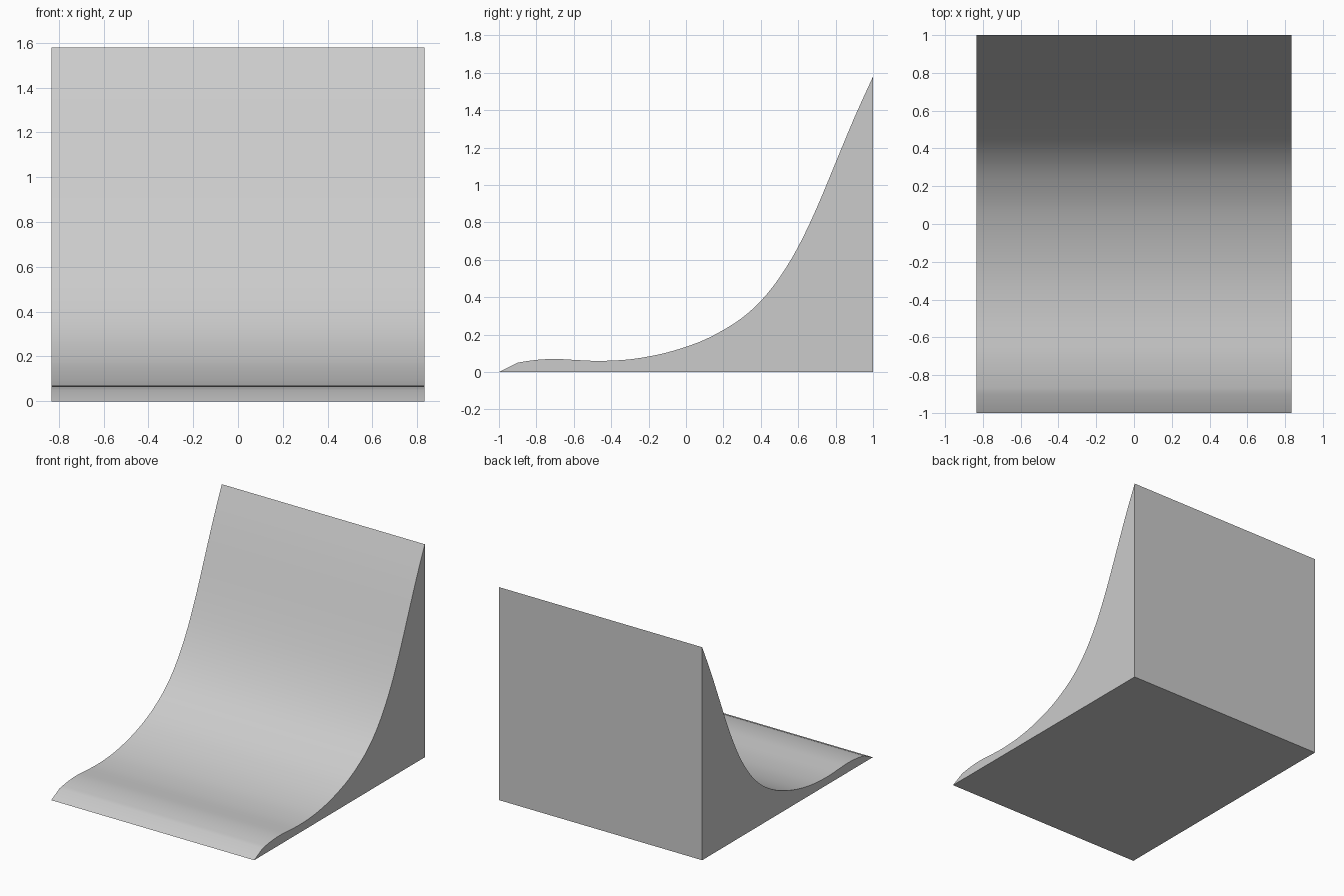
import bpy, bmesh, math
from mathutils import Vector

if "Cube" in bpy.data.objects:
    bpy.data.objects.remove(bpy.data.objects["Cube"])

HALF_WIDTH = 0.833

# Ramp curve heights, evenly spaced every 0.1 from y = -1 to y = 1
heights = [0, 0.05, 0.065, 0.07, 0.065, 0.06, 0.061, 0.068, 0.083, 0.105, 0.135,
           0.173, 0.225, 0.29, 0.38, 0.505, 0.67, 0.88, 1.12, 1.36, 1.58]


def catmull(a, b, c, d, t):
    return 0.5 * (2 * b + (c - a) * t + (2 * a - 5 * b + 4 * c - d) * t * t
                  + (3 * b - a - 3 * c + d) * t ** 3)


# Straight toe, then a smooth curve up to the top edge
pts = [(-1.0, 0.0)]
STEPS = 3
for i in range(1, 20):
    a = heights[i - 1] if i > 1 else 0.03
    b, c = heights[i], heights[i + 1]
    d = heights[i + 2] if i < 19 else 2 * c - b
    for s in range(STEPS):
        t = s / STEPS
        pts.append((-1 + 0.1 * (i + t), catmull(a, b, c, d, t)))
pts += [(1.0, heights[-1]), (1.0, 0.0)]

# Extrude the side profile across the width
bm = bmesh.new()
face = bm.faces.new([bm.verts.new((-HALF_WIDTH, y, z)) for y, z in pts])
ext = bmesh.ops.extrude_face_region(bm, geom=[face], use_keep_orig=True)
verts = [g for g in ext["geom"] if isinstance(g, bmesh.types.BMVert)]
bmesh.ops.translate(bm, verts=verts, vec=Vector((2 * HALF_WIDTH, 0, 0)))
bmesh.ops.recalc_face_normals(bm, faces=bm.faces)
mesh = bpy.data.meshes.new("curved_ramp")
bm.to_mesh(mesh)
bm.free()
ramp = bpy.data.objects.new("curved_ramp", mesh)
bpy.context.collection.objects.link(ramp)

# Smooth riding surface, crisp outer edges
bpy.context.view_layer.objects.active = ramp
ramp.select_set(True)
bpy.ops.object.shade_smooth_by_angle(angle=math.radians(25))
